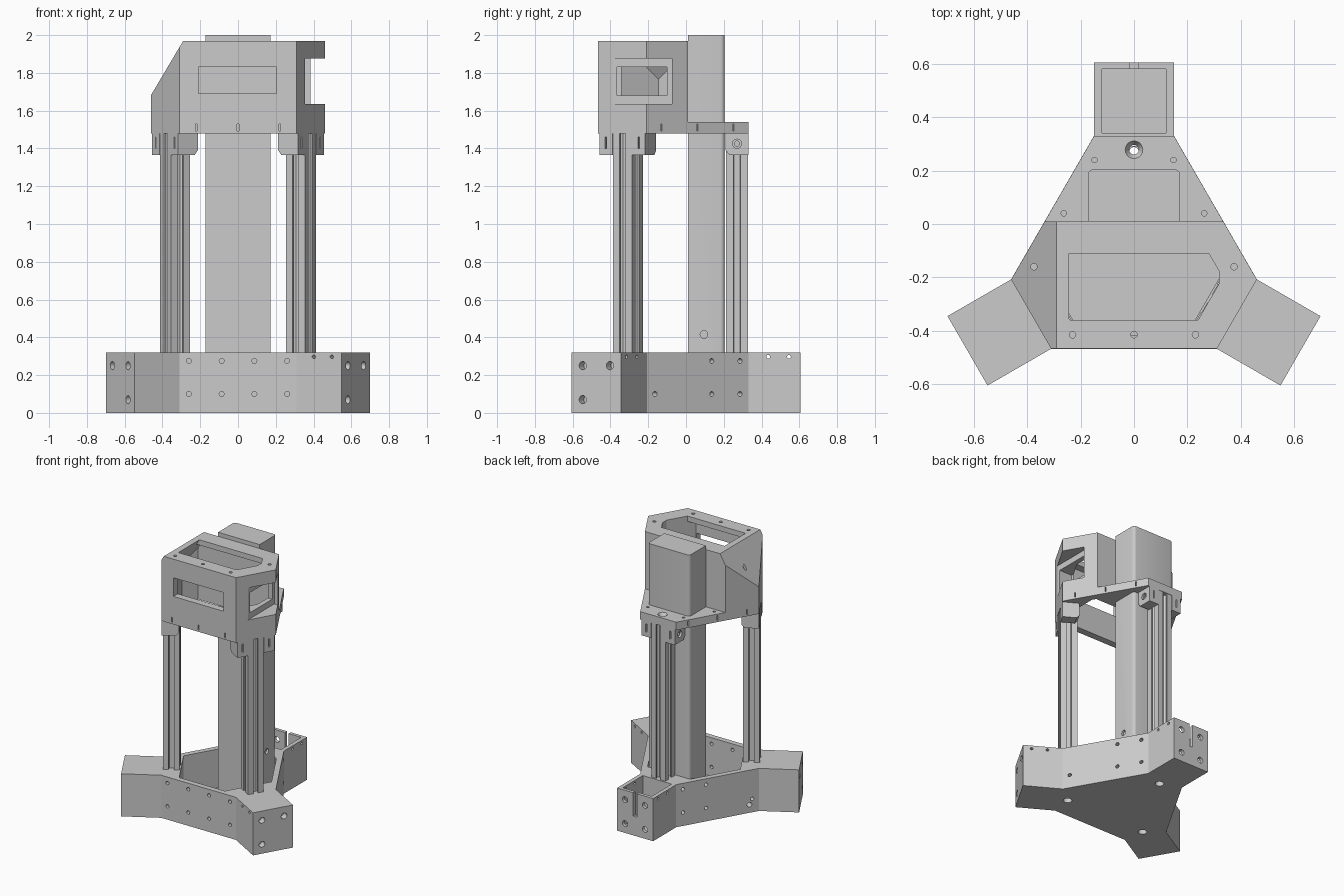
import bpy, bmesh
from math import radians, pi
from mathutils import Matrix, Vector

if "Cube" in bpy.data.objects:
    bpy.data.objects.remove(bpy.data.objects["Cube"])

CY = -0.115                      # y of the three-fold centre
I = Matrix.Identity(4)


def arm(k):
    """Local frame of arm k: x across the arm, y outwards from the centre."""
    return Matrix.Translation((0, CY, 0)) @ Matrix.Rotation(radians(120 * k), 4, 'Z')


def make(name, bm):
    bmesh.ops.recalc_face_normals(bm, faces=bm.faces)
    me = bpy.data.meshes.new(name)
    bm.to_mesh(me)
    bm.free()
    ob = bpy.data.objects.new(name, me)
    bpy.context.collection.objects.link(ob)
    return ob


def prism(name, pts, z0, z1, M=I):
    bm = bmesh.new()
    f = bm.faces.new([bm.verts.new((x, y, z0)) for x, y in pts])
    r = bmesh.ops.extrude_face_region(bm, geom=[f])
    bmesh.ops.translate(bm, vec=(0, 0, z1 - z0),
                        verts=[v for v in r['geom'] if isinstance(v, bmesh.types.BMVert)])
    bm.transform(M)
    return make(name, bm)


def box(x0, x1, y0, y1, z0, z1, M=I, name="cutter"):
    return prism(name, [(x0, y0), (x1, y0), (x1, y1), (x0, y1)], z0, z1, M)


def cyl(p, axis, r, length, M=I, r2=None):
    bm = bmesh.new()
    bmesh.ops.create_cone(bm, cap_ends=True, segments=20, radius1=r,
                          radius2=r if r2 is None else r2, depth=length)
    bm.transform(M @ Matrix.Translation(p) @ Vector(axis).to_track_quat('Z', 'Y').to_matrix().to_4x4())
    return make("cutter", bm)


def boolean(ob, other, op='DIFFERENCE'):
    m = ob.modifiers.new("bool", 'BOOLEAN')
    m.operation, m.solver, m.object = op, 'EXACT', other
    bpy.context.view_layer.objects.active = ob
    bpy.ops.object.modifier_apply(modifier=m.name)
    bpy.data.objects.remove(other)


def clip(ob, co, no):
    """Remove everything on the normal side of a plane and close the cut."""
    bm = bmesh.new()
    bm.from_mesh(ob.data)
    r = bmesh.ops.bisect_plane(bm, geom=bm.verts[:] + bm.edges[:] + bm.faces[:],
                               plane_co=co, plane_no=no, clear_outer=True)
    bmesh.ops.contextual_create(bm, geom=[e for e in r['geom_cut'] if isinstance(e, bmesh.types.BMEdge)])
    bmesh.ops.recalc_face_normals(bm, faces=bm.faces)
    bm.to_mesh(ob.data)
    bm.free()


def ring(pts):
    """Repeat local points round the three arms, giving world xy points."""
    return [tuple((arm(k) @ Vector((x, y, 0))).xy) for k in range(3) for x, y in pts]


def hexa(a, R):
    """Truncated triangle: long sides at distance a, corner faces at R."""
    w = (a - 0.5 * R) / 0.866
    return ring([(w, R), (-w, R)])


# Base: three-armed tray with hub well and arm pockets
base = prism("base_tray", ring([(.15, .445), (.15, .72), (-.15, .72), (-.15, .445)]), 0, .32)
boolean(base, prism("cutter", hexa(.312, .32), .03, .4))
for k in range(3):
    M = arm(k)
    boolean(base, box(-.12, .12, .455, .695, .03, .4, M))
    boolean(base, box(-.015, .015, .68, .75, .145, .4, M))
    boolean(base, cyl((0, .385, .1), (0, 0, 1), .03, .5, M))
    for z in (.07, .25):
        for t in (-.083, .083):
            boolean(base, cyl((t, .71, z), (0, 1, 0), .022, .08, M))
    for z in (.1, .275):
        for t in (-.26, -.0865, .0865, .26):
            boolean(base, cyl((t, -.335, z), (0, 1, 0), .013, .1, M))
    for r in (.55, .66):
        for s in (-1, 1):
            boolean(base, cyl((s * .14, r, .297), (1, 0, 0), .01, .06, M))
# Base floor holes and cable hole
for x, y in [(.275, -.185), (.1, -.165), (.22, -.24), (.2, -.31), (0, -.225), (0, -.115), (.1, -.03)]:
    for s in ((-1, 1) if x else (1,)):
        boolean(base, cyl((s * x, y, 0), (0, 0, 1), .011, .1))
boolean(base, cyl((.24, -.335, .06), (0, 1, 0), .018, .1, arm(2) @ Matrix.Rotation(radians(0), 4, 'Z')))

# Slotted posts with clamp cheeks at the top
half = [(.0575, .0575), (.018, .0575), (.018, .046), (.033, .046), (.033, .04), (.016, .023)]
side = half + [(-x, y) for x, y in half[:0:-1]]
prof = []
for q in range(4):
    R = Matrix.Rotation(q * pi / 2, 2)
    prof += [tuple(R @ Vector(p)) for p in side]
for k in range(3):
    M = arm(k)
    post = prism(f"slotted_post_{k + 1}", prof, .05, 1.48, M @ Matrix.Translation((0, .385, 0)))
    boolean(post, cyl((0, .385, .8), (0, 0, 1), .018, 2, M))
    for s in (-1, 1):
        # cheek with a chamfered inner lower corner
        N = M @ Matrix(((0, 0, 1, 0), (1, 0, 0, 0), (0, 1, 0, 0), (0, 0, 0, 1)))
        pts = [(.325, 1.39), (.345, 1.365), (.445, 1.365), (.445, 1.485), (.325, 1.485)]
        lo, hi = sorted((s * .06, s * .138))
        ck = prism(f"post_clamp_{k + 1}_{'left' if s < 0 else 'right'}", pts, lo, hi, N)
        boolean(ck, cyl((s * .1, .385, 1.425), (1, 0, 0), .014, .2, M))
        boolean(ck, cyl((s * .138, .385, 1.425), (1, 0, 0), .024, .03, M))
        boolean(ck, box(s * .1 - .005, s * .1 + .005, .43, .46, 1.4, 1.46, M))

# Head: hollow housing with sloped left side and low rear plate
slope_n = Vector((-.27, 0, .16)).normalized()
slope_p = Vector((-.45, 0, 1.70))
head = prism("head_housing", hexa(.352, .445), 1.48, 1.97)
boolean(head, box(-1, 1, .01, 1, 1.54, 2.2))
clip(head, slope_p, slope_n)


def cavity(a, z0, z1, yback):
    c = prism("cutter", hexa(a, .33), z0, z1)
    clip(c, (0, yback, 0), (0, 1, 0))
    clip(c, (.318, 0, 0), (1, 0, 0))
    clip(c, slope_p - slope_n * .04, slope_n)
    return c


boolean(head, cavity(.30, 1.4, 1.93, -.04))
boolean(head, cavity(.245, 1.9, 2.1, -.11))
# Windows, lens hole in the slope, right-hand recess
boolean(head, box(-.21, .205, -.6, -.36, 1.69, 1.83))
boolean(head, box(.355, .6, -.39, -.075, 1.635, 1.875))
boolean(head, box(.25, .6, -.365, -.1, 1.68, 1.83))
boolean(head, cyl((-.33, -.23, 1.9025), slope_n, .065, .16))
# Rim and plate screw holes, cable hole with countersink
for x, y in [(0, -.415), (.23, -.415), (.375, -.16)]:
    for s in ((-1, 1) if x else (1,)):
        z = 1.97 if s * x > -.3 else 1.83
        boolean(head, cyl((s * x, y, z), (0, 0, 1), .012, .12))
for x, y in [(.148, .24), (.263, .04)]:
    for s in (-1, 1):
        boolean(head, cyl((s * x, y, 1.54), (0, 0, 1), .01, .06))
boolean(head, cyl((0, .278, 1.5), (0, 0, 1), .018, .2))
boolean(head, cyl((0, .278, 1.535), (0, 0, 1), .018, .04, r2=.042))
# Thin slits along the lower edge
for k in range(3):
    for t in (-.22, 0, .22):
        boolean(head, box(t - .004, t + .004, -.37, -.335, 1.493, 1.53, arm(k)))

# Tall rear column with rounded back edges
col = box(-.173, .173, .01, .205, .03, 2.0, name="rear_column")
bm = bmesh.new()
bm.from_mesh(col.data)
edges = [e for e in bm.edges if all(v.co.y > .2 for v in e.verts)
         and abs(e.verts[0].co.z - e.verts[1].co.z) > 1]
bmesh.ops.bevel(bm, geom=edges, offset=.022, segments=4, profile=.5, affect='EDGES')
bm.to_mesh(col.data)
bm.free()
boolean(col, cyl((.173, .095, .415), (1, 0, 0), .02, .03))

# Keep corners crisp, smooth the round holes
for ob in bpy.data.objects:
    bpy.ops.object.select_all(action='DESELECT')
    ob.select_set(True)
    bpy.context.view_layer.objects.active = ob
    bpy.ops.object.shade_smooth_by_angle(angle=radians(25))
